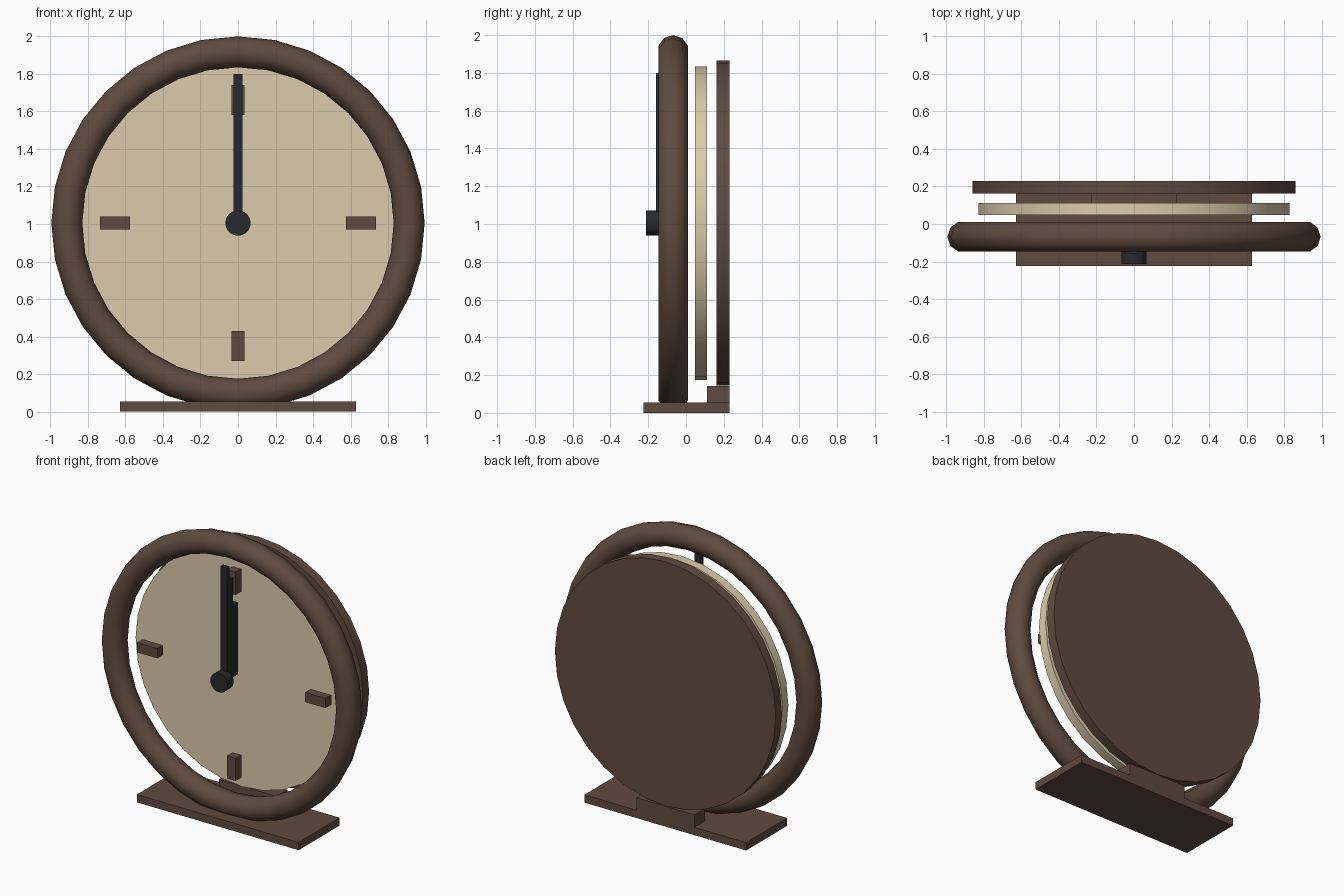
import bpy
import math

cube = bpy.data.objects.get("Cube")
if cube:
    bpy.data.objects.remove(cube, do_unlink=True)

CENTRE_Z = 1.005


def make_material(name, rgb):
    mat = bpy.data.materials.new(name)
    mat.use_nodes = True
    colour = (*rgb, 1.0)
    mat.diffuse_color = colour
    mat.node_tree.nodes["Principled BSDF"].inputs["Base Color"].default_value = colour
    return mat


wood = make_material("dark_wood", (0.115, 0.070, 0.050))
cream = make_material("cream_face", (0.71, 0.60, 0.41))
black = make_material("black_metal", (0.021, 0.023, 0.026))


def finish(name, mat, smooth=False):
    obj = bpy.context.object
    obj.name = name
    obj.data.materials.clear()
    obj.data.materials.append(mat)
    if smooth:
        bpy.ops.object.shade_smooth_by_angle(angle=math.radians(40))
    return obj


def box(name, mat, x, y, z):
    """Box from (min, max) ranges along each axis."""
    ranges = (x, y, z)
    bpy.ops.mesh.primitive_cube_add(size=1, location=[(a + b) / 2 for a, b in ranges])
    obj = finish(name, mat)
    size = [b - a for a, b in ranges]
    for v in obj.data.vertices:
        v.co = [c * s for c, s in zip(v.co, size)]
    return obj


def disc(name, mat, radius, y):
    """Round plate facing the front, between two depths."""
    bpy.ops.mesh.primitive_cylinder_add(
        vertices=32, radius=radius, depth=y[1] - y[0],
        location=(0, sum(y) / 2, CENTRE_Z), rotation=(math.pi / 2, 0, 0))
    return finish(name, mat, smooth=True)


# Stand
box("base", wood, (-0.63, 0.63), (-0.225, 0.23), (0, 0.055))
box("back_support", wood, (-0.226, 0.226), (0.11, 0.23), (0.055, 0.143))

# Round body
disc("back_plate", wood, 0.86, (0.162, 0.23))
disc("dial", cream, 0.83, (0.047, 0.112))
bpy.ops.mesh.primitive_torus_add(
    major_segments=32, minor_segments=10, major_radius=0.9125, minor_radius=0.0825,
    location=(0, -0.068, CENTRE_Z), rotation=(math.pi / 2, 0, 0))
finish("front_ring", wood, smooth=True)

# Hour markers, floating in front of the dial
depth = (-0.075, -0.012)
inner, outer, half = 0.575, 0.735, 0.034
for side, sign in (("left", 1), ("right", -1)):
    span = sorted((sign * inner, sign * outer))
    box(side + "_marker", wood, span, depth, (CENTRE_Z - half, CENTRE_Z + half))
for side, sign in (("top", 1), ("bottom", -1)):
    span = sorted((CENTRE_Z + sign * inner, CENTRE_Z + sign * outer))
    box(side + "_marker", wood, (-half, half), depth, span)

# Stacked hands, longest in front, and the centre hub
for name, y, tip in (("second_hand", (-0.16, -0.13), 1.80),
                     ("minute_hand", (-0.13, -0.09), 1.705),
                     ("hour_hand", (-0.09, -0.035), 1.51)):
    box(name, black, (-0.025, 0.025), y, (CENTRE_Z, tip))
disc("hub", black, 0.067, (-0.212, -0.145))
